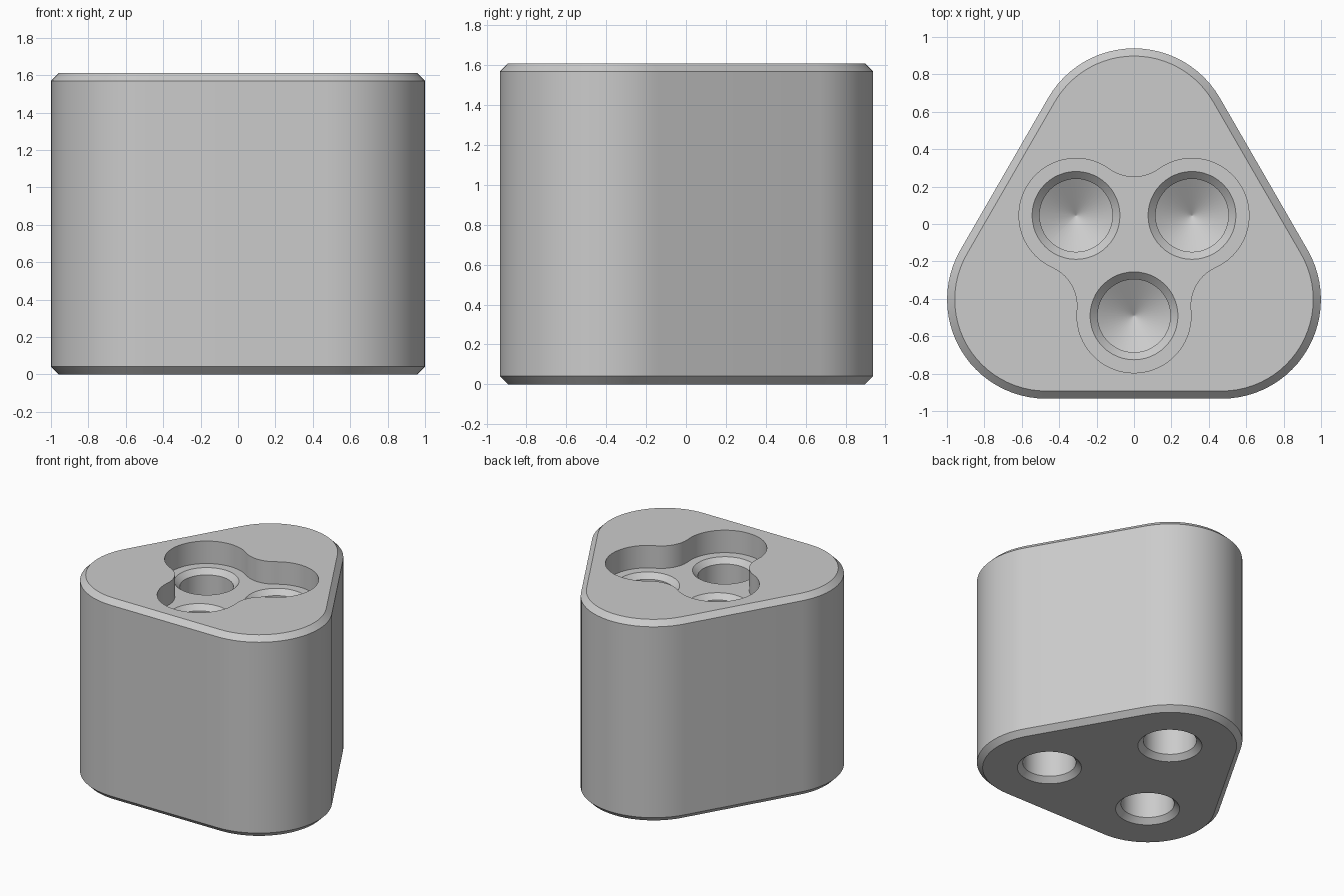
import bpy, bmesh
from math import sin, cos, pi, radians, atan2

if "Cube" in bpy.data.objects:
    bpy.data.objects.remove(bpy.data.objects["Cube"], do_unlink=True)

HEIGHT, CHAMFER = 1.61, 0.041
MID_Y = -0.133               # centre of the three-fold layout
CORNER_DIST, CORNER_R = 0.542, 0.53
LOBE_DIST, LOBE_R, FILLET_DIST = 0.358, 0.305, 0.61
FLOOR = HEIGHT - 0.18        # pocket floor
BORE_R, BORE_CHAMFER = 0.195, 0.04

grey = bpy.data.materials.new("light_grey")
grey.use_nodes = True
grey.diffuse_color = (0.6, 0.6, 0.6, 1)
grey.node_tree.nodes["Principled BSDF"].inputs["Base Color"].default_value = (0.6, 0.6, 0.6, 1)


def polar(dist, deg):
    return dist * cos(radians(deg)), MID_Y + dist * sin(radians(deg))


def arc(centre, r, start, end, steps):
    angles = [radians(start + (end - start) * i / steps) for i in range(steps + 1)]
    return [(centre[0] + r * cos(a), centre[1] + r * sin(a)) for a in angles]


def loft(name, levels):
    """Closed solid through stacked (outline, z) levels."""
    bm = bmesh.new()
    rings = [[bm.verts.new((x, y, z)) for x, y in pts] for pts, z in levels]
    for low, high in zip(rings, rings[1:]):
        for i in range(len(low)):
            j = (i + 1) % len(low)
            bm.faces.new((low[i], low[j], high[j], high[i]))
    bm.faces.new(rings[0][::-1])
    bm.faces.new(rings[-1])
    bmesh.ops.recalc_face_normals(bm, faces=bm.faces)
    mesh = bpy.data.meshes.new(name)
    bm.to_mesh(mesh)
    bm.free()
    mesh.materials.append(grey)
    obj = bpy.data.objects.new(name, mesh)
    bpy.context.collection.objects.link(obj)
    return obj


def rounded_triangle(r):
    pts = []
    for t in (90, 210, 330):
        pts += arc(polar(CORNER_DIST, t), r, t - 60, t + 60, 24)
    return pts


def trefoil():
    fx = FILLET_DIST * cos(pi / 3) - LOBE_DIST
    fy = FILLET_DIST * sin(pi / 3)
    half = atan2(fy, fx) * 180 / pi
    fillet_r = (fx * fx + fy * fy) ** 0.5 - LOBE_R
    pts = []
    for t in (30, 150, 270):
        pts += arc(polar(LOBE_DIST, t), LOBE_R, t - half, t + half, 36)
        turn = half - 60
        pts += arc(polar(FILLET_DIST, t + 60), fillet_r,
                   t + 240 + turn, t + 240 - turn, 14)[1:-1]
    return pts


def bore(name, centre, mouth, tip, direction):
    """Chamfered blind hole with a conical drill end; direction points inward."""
    profile = [(BORE_R + 2 * BORE_CHAMFER, mouth - direction * BORE_CHAMFER),
               (BORE_R, mouth + direction * BORE_CHAMFER),
               (BORE_R, tip - direction * 0.117),
               (0.002, tip)]
    return loft(name, [(arc(centre, r, 0, 352.5, 47), z) for r, z in profile])


# Body with chamfered rims
outer, inner = rounded_triangle(CORNER_R), rounded_triangle(CORNER_R - CHAMFER)
body = loft("body", [(inner, 0), (outer, CHAMFER), (outer, HEIGHT - CHAMFER), (inner, HEIGHT)])

# Cutters: top pocket, bores in its floor, bores in the underside
pocket = trefoil()
cutters = [loft("pocket_cutter", [(pocket, FLOOR), (pocket, HEIGHT + 0.1)])]
for t in (30, 150, 270):
    cutters.append(bore("top_bore_cutter", polar(LOBE_DIST, t), FLOOR, 0.25, -1))
    cutters.append(bore("bottom_bore_cutter", polar(CORNER_DIST, t + 60), 0, 1.3, 1))

bpy.ops.object.select_all(action='DESELECT')
body.select_set(True)
bpy.context.view_layer.objects.active = body
for cutter in cutters:
    cutter.hide_render = True
    cut = body.modifiers.new("cut", 'BOOLEAN')
    cut.operation = 'DIFFERENCE'
    cut.solver = 'EXACT'
    cut.object = cutter
    bpy.ops.object.modifier_apply(modifier=cut.name)
    bpy.data.objects.remove(cutter, do_unlink=True)

bpy.ops.object.shade_smooth_by_angle(angle=radians(25))
